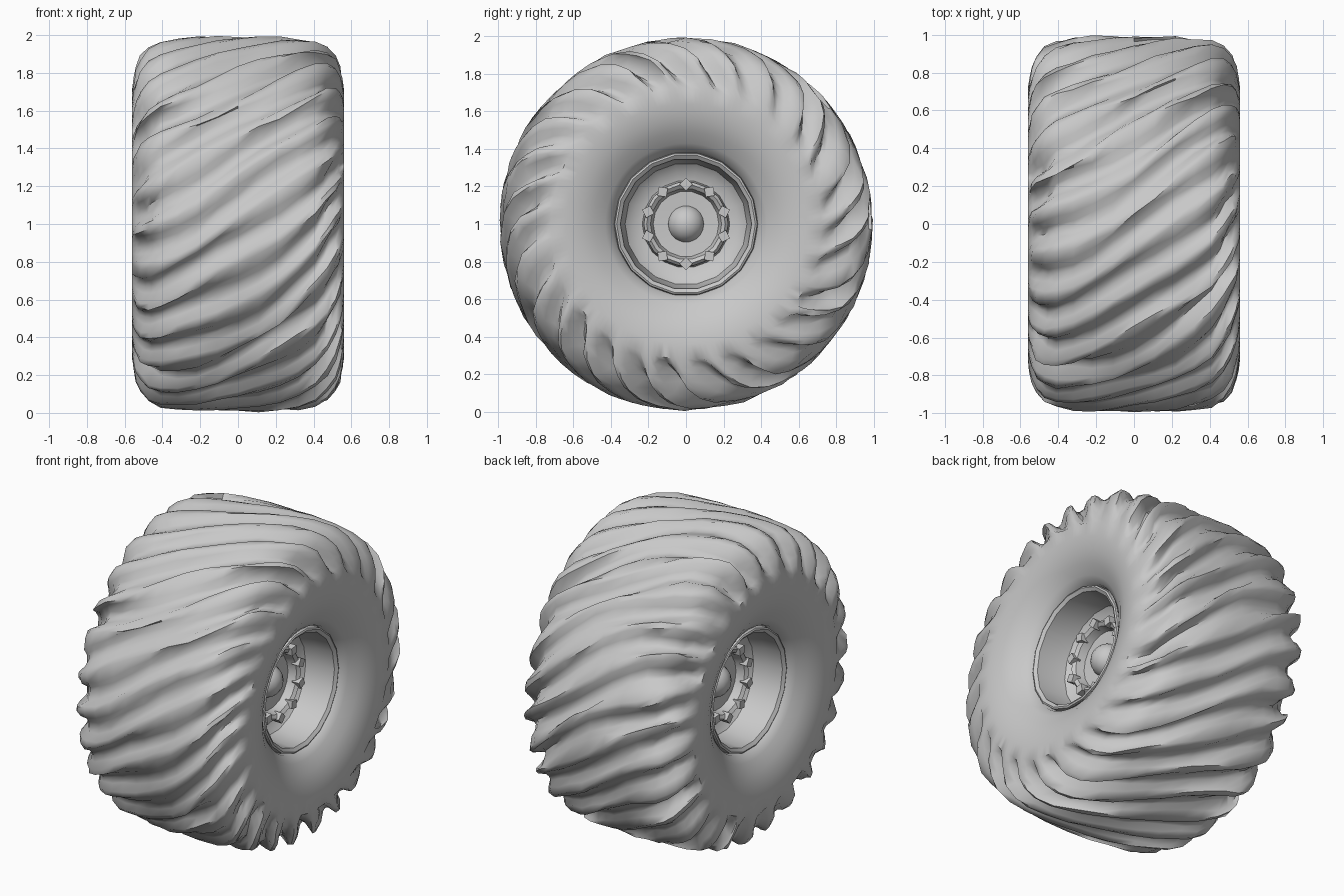
import bpy, bmesh, math, random
from mathutils import Matrix

random.seed(4)
cube = bpy.data.objects.get("Cube")
if cube:
    bpy.data.objects.remove(cube, do_unlink=True)

grey = bpy.data.materials.new("plain grey")
grey.use_nodes = True
grey.diffuse_color = (0.58, 0.58, 0.58, 1)
grey.node_tree.nodes["Principled BSDF"].inputs["Base Color"].default_value = grey.diffuse_color


def finish(name, bm, angle):
    bmesh.ops.recalc_face_normals(bm, faces=bm.faces)
    mesh = bpy.data.meshes.new(name)
    bm.to_mesh(mesh)
    bm.free()
    mesh.materials.append(grey)
    ob = bpy.data.objects.new(name, mesh)
    bpy.context.collection.objects.link(ob)
    bpy.ops.object.select_all(action="DESELECT")
    ob.select_set(True)
    bpy.context.view_layer.objects.active = ob
    bpy.ops.object.shade_smooth_by_angle(angle=math.radians(angle))
    return ob


def skin(bm, rows):
    """Join closed rings of vertices with quads."""
    for a, b in zip(rows, rows[1:]):
        n = len(a)
        for i in range(n):
            j = (i + 1) % n
            bm.faces.new((a[i], a[j], b[j], b[i]))


def wheel_point(x, r, t):
    return (x, -r * math.cos(t), 1 + r * math.sin(t))


# Tyre: half section as (x, radius, lug depth), mirrored, with slanted lugs
half = [(0.0, 1.0, .045), (.11, 1.0, .05), (.22, .998, .055), (.32, .99, .065),
        (.41, .975, .075), (.475, .945, .085), (.52, .895, .08), (.543, .84, .06),
        (.555, .78, .035), (.56, .72, 0), (.56, .64, 0), (.545, .56, 0),
        (.515, .49, 0), (.475, .43, 0), (.445, .39, 0), (.39, .375, 0)]
section = [(-x, r, d) for x, r, d in reversed(half[1:])] + half
LUGS = 27
LUG_SHAPE = [1.0, .92, .25, 0, .1, .65]
STEPS = LUGS * len(LUG_SHAPE)
wear = [(random.uniform(.7, 1.1), random.uniform(0, math.tau)) for _ in range(LUGS)]

bm = bmesh.new()
rows = []
for x, r, depth in section:
    side = 1 if x >= 0 else -1
    # arc travelled from the crown sets how far the lugs sweep
    s = side * min(abs(x) + .4 * max(0, .98 - r), .66)
    sweep = .65 * s + .3 * s * s
    inward = min(1, max(0, (abs(x) - .42) / .1))
    row = []
    for i in range(STEPS):
        lug, k = divmod(i, len(LUG_SHAPE))
        strength, wave = wear[lug]
        # each lug is unevenly worn along its length
        low = (1 - LUG_SHAPE[k]) * depth * strength * (1 + .25 * math.sin(9 * x + wave))
        turn = 0
        if depth:
            low += random.uniform(0, .012)
            turn = random.uniform(-.008, .008) + .025 * math.sin(7 * x + wave)
        t = math.tau * i / STEPS + sweep + turn
        row.append(bm.verts.new(wheel_point(x - side * inward * low * .5, r - low, t)))
    rows.append(row)
skin(bm, rows)
finish("tyre", bm, 50)


def revolve(name, profile, segments, side):
    bm = bmesh.new()
    rows = [[bm.verts.new(wheel_point(side * x, r, math.tau * i / segments))
             for i in range(segments)] for x, r in profile]
    skin(bm, rows)
    bm.faces.new(rows[-1])
    return finish(name, bm, 35)


# Rims, hubs, toothed rings and caps on both faces
for side, word in ((1, "left"), (-1, "right")):
    revolve(word + "_rim", [(.4, .385), (.445, .38), (.45, .37), (.435, .35),
                            (.33, .342), (.25, .325), (.21, .28), (.2, .2), (.2, .03)], 18, side)
    revolve(word + "_hub_ring", [(.19, .235), (.28, .225), (.295, .21),
                                 (.28, .19), (.23, .175), (.22, .03)], 18, side)
    bm = bmesh.new()
    for i in range(10):
        spin = Matrix.Translation((0, 0, 1)) @ Matrix.Rotation(math.tau * i / 10, 4, "X")
        spot = Matrix.Translation((side * .285, 0, .212)) @ Matrix.Rotation(math.pi / 2, 4, "Y")
        bmesh.ops.create_cone(bm, cap_ends=True, segments=4, radius1=.034, radius2=.034,
                              depth=.05, matrix=spin @ spot)
    finish(word + "_hub_bolts", bm, 30)
    bm = bmesh.new()
    bmesh.ops.create_uvsphere(bm, u_segments=16, v_segments=10, radius=.1,
                              matrix=Matrix.Translation((side * .2, 0, 1)))
    finish(word + "_hub_cap", bm, 60)
